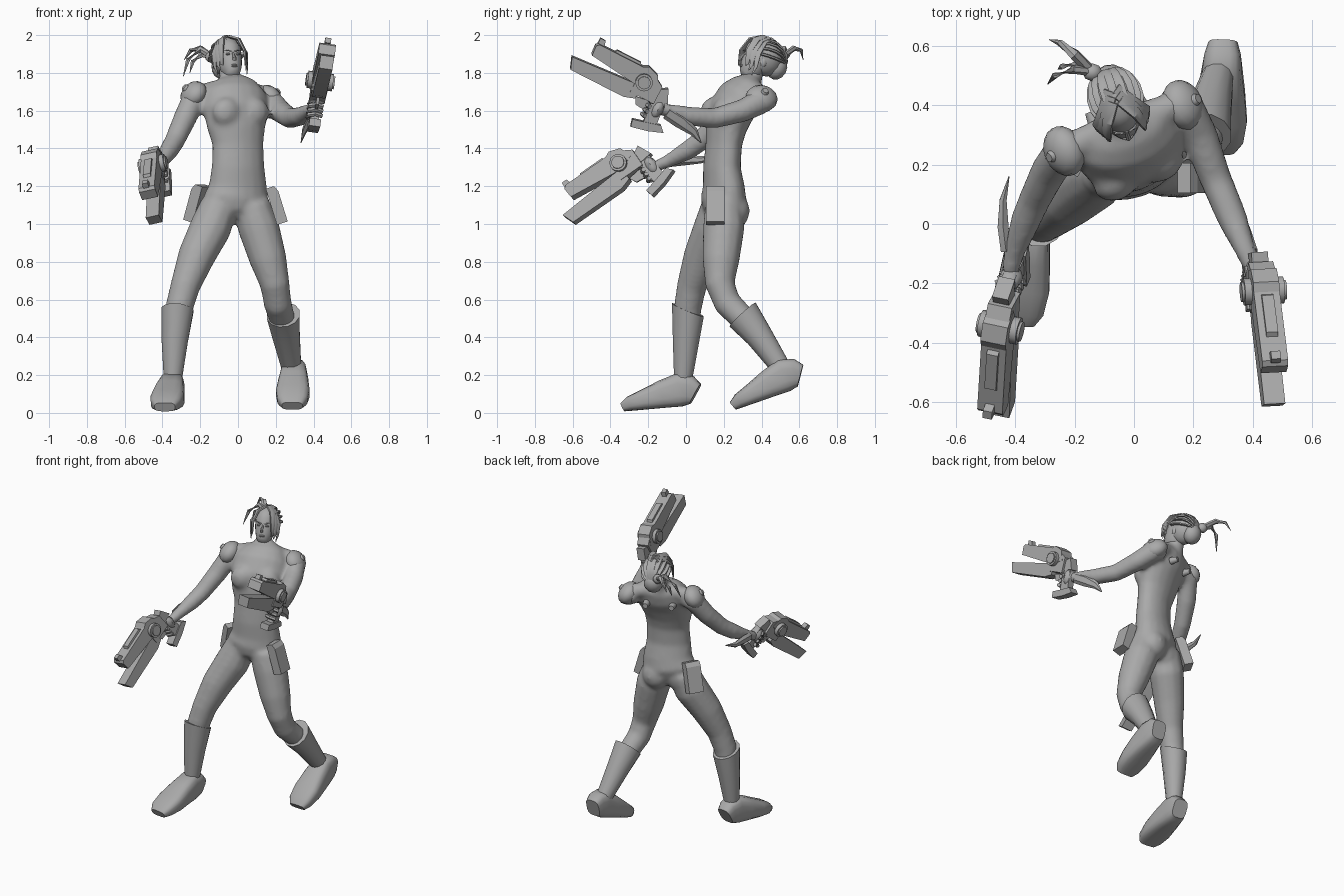
import bpy, bmesh, math
from mathutils import Matrix, Vector

cube = bpy.data.objects.get("Cube")
if cube:
    bpy.data.objects.remove(cube, do_unlink=True)

GREY = (0.4, 0.4, 0.4, 1)
grey = bpy.data.materials.new("plain_grey")
grey.use_nodes = True
grey.diffuse_color = GREY
grey.node_tree.nodes["Principled BSDF"].inputs["Base Color"].default_value = GREY
IDENTITY = Matrix.Identity(4)


def finish(name, bm, matrix=IDENTITY, angle=38):
    """Turn a bmesh into a grey object, smooth up to the given angle."""
    bmesh.ops.recalc_face_normals(bm, faces=bm.faces)
    mesh = bpy.data.meshes.new(name)
    bm.to_mesh(mesh)
    bm.free()
    mesh.transform(matrix)
    mesh.materials.append(grey)
    ob = bpy.data.objects.new(name, mesh)
    bpy.context.collection.objects.link(ob)
    bpy.ops.object.select_all(action="DESELECT")
    ob.select_set(True)
    bpy.context.view_layer.objects.active = ob
    bpy.ops.object.shade_smooth_by_angle(angle=math.radians(angle))
    return ob


def bridge(bm, rings):
    """Skin a list of vertex rings and cap both ends."""
    for low, high in zip(rings, rings[1:]):
        count = len(low)
        for k in range(count):
            j = (k + 1) % count
            bm.faces.new((low[k], low[j], high[j], high[k]))
    bm.faces.new(rings[0])
    bm.faces.new(rings[-1])


def loft(bm, points, widths, depth=1, yaw=0, sides=12, power=1, tilt=0):
    """Superelliptic rings strung along a path; depth may be a ratio or a list."""
    ref = Vector((math.cos(yaw), math.sin(yaw), 0))
    points = [Vector(p) for p in points]
    last = len(points) - 1
    depths = depth if isinstance(depth, list) else [w * depth for w in widths]
    rings = []
    for i, centre in enumerate(points):
        along = (points[min(i + 1, last)] - points[max(i - 1, 0)]).normalized()
        base = ref if abs(ref.dot(along)) < 0.95 else Vector((0, 0, 1))
        across = (base - along * base.dot(along)).normalized()
        through = along.cross(across)
        ring = []
        for k in range(sides):
            turn = math.tau * (k + 0.5) / sides
            c, s = math.cos(turn), math.sin(turn)
            v = (centre + across * math.copysign(abs(c) ** power, c) * widths[i]
                 + through * math.copysign(abs(s) ** power, s) * depths[i])
            if i == last:
                v.z -= (v.y - centre.y) * tilt
            ring.append(bm.verts.new(v))
        rings.append(ring)
    bridge(bm, rings)


def tube(name, points, widths, matrix=IDENTITY, **options):
    bm = bmesh.new()
    loft(bm, points, widths, **options)
    return finish(name, bm, matrix)


def spike(name, points, width, matrix=IDENTITY, depth=0.6, yaw=0):
    """A lock or fin that swells a little, then tapers to its tip."""
    last = len(points) - 1
    widths = [width * max(math.cos(math.pi * (i / last - 0.2) / 1.62), 0.08) for i in range(last + 1)]
    return tube(name, points, widths, matrix, depth=depth, yaw=yaw, sides=6)


def add_ball(bm, centre, radii, yaw=0, segments=14):
    matrix = Matrix.Translation(centre) @ Matrix.Rotation(yaw, 4, "Z") @ Matrix.Diagonal((*radii, 1))
    bmesh.ops.create_uvsphere(bm, u_segments=segments, v_segments=segments // 2 + 1, radius=1, matrix=matrix)


def ball(name, centre, radii, matrix=IDENTITY, segments=14):
    bm = bmesh.new()
    add_ball(bm, centre, radii, segments=segments)
    return finish(name, bm, matrix)


def plate(name, outline, half, matrix=IDENTITY):
    """Outline in local x and z, given thickness along local y."""
    bm = bmesh.new()
    bridge(bm, [[bm.verts.new((x, y, z)) for x, z in outline] for y in (-half, half)])
    return finish(name, bm, matrix, angle=20)


def rod(name, matrix, radius, depth, top=1):
    bm = bmesh.new()
    bmesh.ops.create_cone(bm, cap_ends=True, segments=14, radius1=radius, radius2=radius * top, depth=depth)
    return finish(name, bm, matrix)


def aimed(point, direction):
    return Matrix.Translation(point) @ direction.to_track_quat("Z", "Y").to_matrix().to_4x4()


def turned(point, yaw, pitch):
    return (Matrix.Translation(point) @ Matrix.Rotation(math.radians(yaw), 4, "Z")
            @ Matrix.Rotation(math.radians(pitch), 4, "X"))


# Body: torso, neck, shoulders, limbs and curves fused into one skin
TURN = math.radians(23)
side = Vector((math.cos(TURN), math.sin(TURN), 0))
front = Vector((math.sin(TURN), -math.cos(TURN), 0))
LEG_WIDTHS = [.1, .112, .1, .08, .075, .067, .047]
ARM_WIDTHS = [.055, .068, .062, .055, .052, .037, .03]
body = bmesh.new()
loft(body, [(-.02, .19, 1.03), (-.02, .19, 1.07), (-.01, .2, 1.13), (0, .2, 1.2), (0, .19, 1.3), (0, .2, 1.42),
            (-.01, .21, 1.5), (-.01, .24, 1.6), (-.02, .29, 1.68), (-.03, .33, 1.74), (-.04, .34, 1.78)],
     [.08, .15, .178, .16, .145, .14, .157, .18, .175, .13, .06], depth=.65, yaw=TURN * .8, sides=18)
loft(body, [(-.04, .34, 1.72), (-.05, .36, 1.8), (-.05, .39, 1.86)], [.06, .05, .05])
loft(body, [(-.21, .26, 1.69), (-.04, .34, 1.73), (.15, .4, 1.68)], [.05] * 3)
loft(body, [(-.1, .18, 1.1), (-.145, .15, .98), (-.22, .085, .83), (-.28, .03, .67), (-.31, .01, .56),
            (-.335, 0, .42), (-.345, -.01, .2)], LEG_WIDTHS)
loft(body, [(.07, .2, 1.1), (.11, .2, .98), (.16, .185, .81), (.195, .18, .68), (.21, .22, .58),
            (.245, .34, .46), (.285, .5, .25)], LEG_WIDTHS)
loft(body, [(.1, .4, 1.67), (.17, .4, 1.65), (.22, .3, 1.6), (.275, .15, 1.56), (.33, .02, 1.57),
            (.375, -.09, 1.6), (.41, -.17, 1.61)], ARM_WIDTHS)
loft(body, [(-.16, .27, 1.68), (-.235, .25, 1.66), (-.285, .18, 1.55), (-.335, .08, 1.44), (-.365, .01, 1.39),
            (-.4, -.09, 1.335), (-.42, -.17, 1.3)], ARM_WIDTHS)
for sign in (-1, 1):
    add_ball(body, Vector((-.01, .225, 1.59)) + side * sign * .08 + front * .06, (.08, .06, .08), TURN)
    add_ball(body, Vector((-.01, .2, 1.07)) + side * sign * .075 - front * .025, (.095, .085, .1), TURN)
body = finish("body", body, angle=180)
skin = body.modifiers.new("fuse", "REMESH")
skin.mode, skin.voxel_size, skin.use_smooth_shade = "VOXEL", .014, True
relax = body.modifiers.new("relax", "SMOOTH")
relax.factor, relax.iterations = .5, 8

# Boots: flared shafts, and one shoe shape placed twice
tube("right_boot_shaft", [(-.345, -.015, .18), (-.335, 0, .38), (-.32, .01, .545)], [.05, .072, .087], tilt=.35)
tube("left_boot_shaft", [(.285, .51, .23), (.255, .385, .41), (.24, .3, .52)], [.052, .075, .09], tilt=-.15)
shoe_steps = [0, .03, .08, .17, .27, .35, .39]
shoe_heights = [.06, .08, .09, .075, .055, .04, .025]
shoe_widths = [.05, .062, .068, .08, .09, .08, .055]
for name, heel, yaw, pitch in (("right", (-.34, .055, .04), -7, 5), ("left", (.3, .625, .14), -2, 19)):
    tube(name + "_foot", [(0, -step, h) for step, h in zip(shoe_steps, shoe_heights)], shoe_widths,
         turned(heel, yaw, pitch), depth=shoe_heights, power=.6, sides=16)

# Shoulder pads with a stud, back spikes and thigh pouches
for name, sign, centre in (("left", 1, (.165, .4, 1.665)), ("right", -1, (-.235, .245, 1.685))):
    out = (side * sign * .8 + Vector((0, 0, .6))).normalized()
    ball(name + "_shoulder_pad", (0, 0, 0), (.088, .078, .06), aimed(centre, out))
    rod(name + "_pad_stud", aimed(Vector(centre) + out * .062, out), .022, .016, top=.7)
    spot = Vector((-.02, .29, 1.63)) + side * sign * .085 - front * .105
    rod(name + "_back_spike", aimed(spot, -front), .024, .05, top=.7)
for name, centre, yaw in (("left", (.205, .155, 1.1), 0), ("right", (-.215, .23, 1.11), 150)):
    matrix = turned(centre, yaw, 0) @ Matrix.Rotation(-.3, 4, "Y")
    plate(name + "_pouch", [(-.03, -.1), (.03, -.1), (.03, .07), (.015, .1), (-.03, .1)], .05, matrix)

# Curved forearm fins
spike("left_forearm_fin", [(.4, -.1, 1.59), (.375, -.03, 1.545), (.35, .04, 1.49), (.333, .08, 1.43)],
      .02, depth=2)
spike("right_forearm_fin", [(-.43, -.09, 1.33), (-.44, -.01, 1.34), (-.44, .08, 1.34), (-.42, .16, 1.36)],
      .022, depth=1.4)

# Head, tilted back and turned, with a simple face
HEAD = turned((-.05, .385, 1.872), 18, -18)
tube("head", [(0, -.055, -.112), (0, -.045, -.1), (0, -.025, -.06), (0, -.01, -.01), (0, 0, .045),
              (0, .005, .085), (0, .01, .108)], [.02, .038, .057, .066, .07, .055, .025], HEAD,
     depth=1.18, sides=16)
tube("nose", [(0, -.085, .01), (0, -.1, -.025), (0, -.095, -.036)], [.006, .01, .01], HEAD, sides=6)
ball("mouth", (0, -.083, -.062), (.02, .009, .008), HEAD, segments=8)
for sign in (-1, 1):
    ball("eye", (sign * .027, -.078, .004), (.014, .008, .007), HEAD, segments=8)
    spike("brow", [(sign * .01, -.09, .016), (sign * .03, -.084, .022), (sign * .05, -.066, .025)], .005, HEAD)
    ball("ear", (sign * .068, .012, -.012), (.008, .018, .028), HEAD, segments=8)

# Hair: cap, combed locks, fringe, bun and tails
cap = bmesh.new()
add_ball(cap, (0, .034, .02), (.08, .1, .1))
bmesh.ops.bisect_plane(cap, geom=cap.verts[:] + cap.edges[:] + cap.faces[:], plane_co=(0, -.012, 0),
                       plane_no=(0, -1, -.4), clear_outer=True)
bmesh.ops.holes_fill(cap, edges=cap.edges)
finish("hair_cap", cap, HEAD)
for i in range(9):
    lean = (i - 4) * .38
    sweep = [k * .4 - .6 for k in range(6)]
    tube("combed_lock", [(math.cos(t) * math.sin(lean) * .082, .034 + math.sin(t) * .1,
                          .02 + math.cos(t) * math.cos(lean) * .1) for t in sweep],
         [.016] * len(sweep), HEAD, depth=.5, sides=6)
for sign in (-1, 1):
    for k in range(3):
        x, back = .09 - k * .012, .022 * (2 - k)
        spike("fringe_lock", [(sign * .012, back - .01, .122), (sign * .05, back - .06, .09),
                              (sign * x, back - .085, .02), (sign * x, back - .075, -.05),
                              (sign * x * .9, back - .08, -.1 + .02 * k)], .022, HEAD, depth=.45, yaw=sign)
ball("hair_bun", (0, .108, -.01), (.062, .056, .066), HEAD, segments=12)
knot = (-.14, .51, 1.885)
ball("hair_knot", knot, (.035, .032, .032), segments=8)
for tail in ([(-.2, .57, 1.93), (-.25, .61, 1.92), (-.285, .62, 1.87)],
             [(-.2, .52, 1.925), (-.265, .5, 1.87), (-.29, .47, 1.78)],
             [(-.19, .54, 1.9), (-.24, .53, 1.86), (-.255, .52, 1.8)]):
    spike("hair_tail", [knot] + tail, .02, depth=.8)


# Pistols with gripping hands, built in a forward / side / up frame
def pistol(tag, origin, forward, up):
    f = Vector(forward).normalized()
    s = Vector(up).cross(f).normalized()
    frame = Matrix((f, s, f.cross(s))).transposed().to_4x4()
    frame.translation = origin
    name = tag + "_pistol_"
    plate(name + "barrel", [(-.08, 0), (-.05, .065), (.01, .085), (.04, .07), (.3, .07), (.315, .055),
                            (.31, 0), (0, -.035)], .044, frame)
    plate(name + "top_rail", [(.05, .07), (.06, .084), (.2, .084), (.21, .07)], .02, frame)
    plate(name + "sight", [(.27, .07), (.28, .1), (.31, .1), (.31, .07)], .016, frame)
    plate(name + "blade", [(0, -.1), (0, -.03), (.06, -.03), (.4, -.055), (.375, -.12), (.06, -.12)], .036, frame)
    plate(name + "receiver", [(-.1, -.08), (-.1, .02), (-.05, .05), (.04, .03), (.04, -.08)], .042, frame)
    plate(name + "hammer", [(-.17, -.05), (-.135, .025), (-.09, 0), (-.09, -.06)], .028, frame)
    plate(name + "grip", [(-.155, -.04), (-.08, -.06), (-.1, -.2), (-.17, -.2)], .022, frame)
    plate(name + "grip_foot", [(-.22, -.195), (-.19, -.165), (-.1, -.19), (-.04, -.205), (-.05, -.245),
                               (-.14, -.225)], .03, frame)
    plate(name + "trigger_guard", [(-.08, -.08), (0, -.09), (-.02, -.13), (-.07, -.135)], .008, frame)
    across = frame @ Matrix.Rotation(math.pi / 2, 4, "X")
    rod(name + "drum", across, .046, .135)
    rod(name + "drum_cap", across, .034, .152)
    ball(tag + "_palm", (-.135, 0, -.1), (.034, .04, .055), frame, segments=10)
    for k in range(4):
        z = -.075 - k * .028
        tube(tag + "_finger", [(-.13, -.036, z), (-.095, -.034, z), (-.075, 0, z), (-.09, .034, z)],
             [.013] * 4, frame, sides=6)


pistol("left", (.435, -.225, 1.757), (.11, -.89, .455), (.1, .455, .89))
pistol("right", (-.45, -.347, 1.312), (-.05, -.82, -.57), (-.3, -.57, .82))
